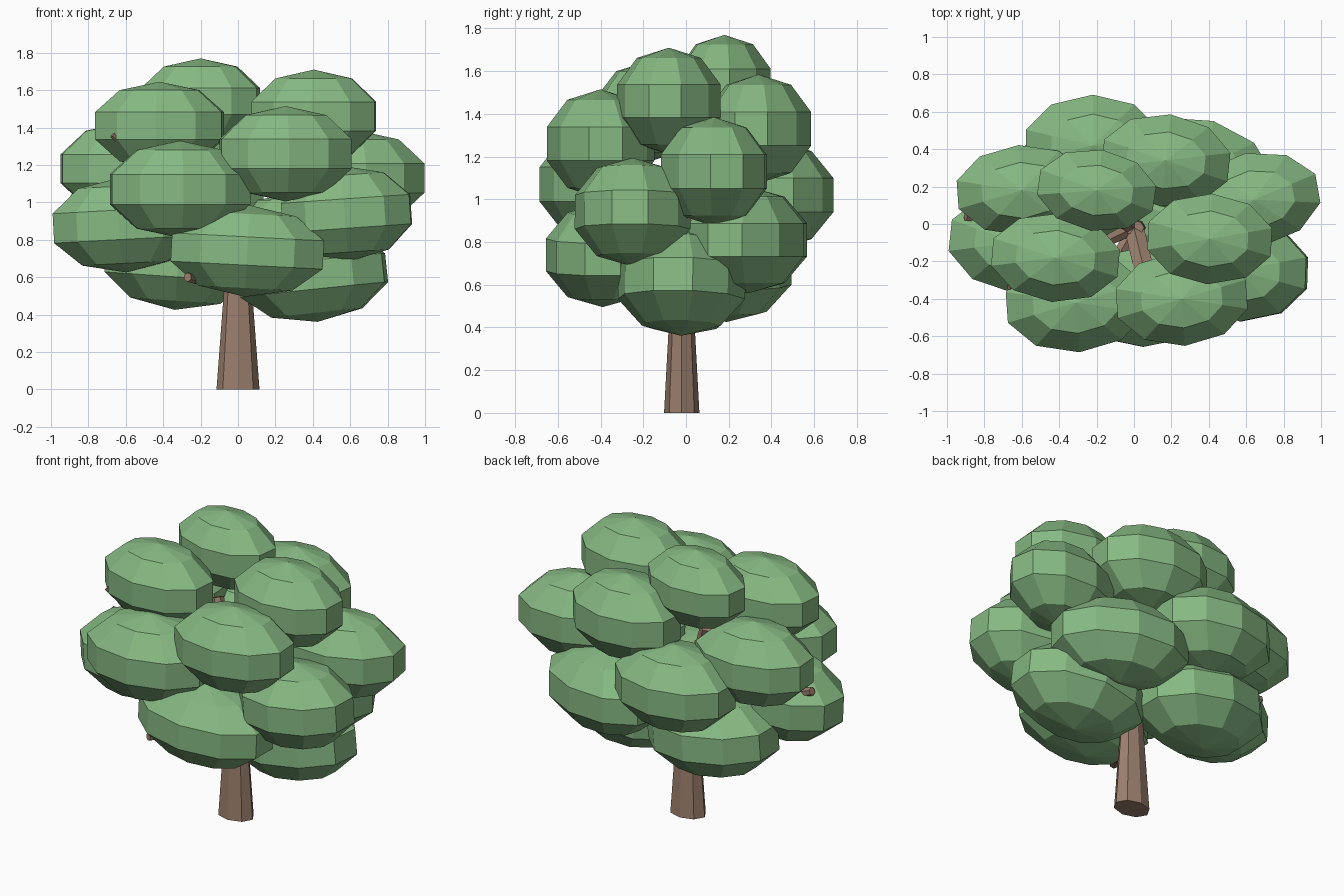
import bpy
import math
from mathutils import Vector, Matrix

cube = bpy.data.objects.get("Cube")
if cube:
    bpy.data.objects.remove(cube, do_unlink=True)


def make_material(name, colour):
    mat = bpy.data.materials.new(name)
    mat.use_nodes = True
    mat.diffuse_color = (*colour, 1)
    mat.node_tree.nodes["Principled BSDF"].inputs["Base Color"].default_value = (*colour, 1)
    return mat


leaf_green = make_material("leaf_green", (0.24, 0.485, 0.225))
bark_brown = make_material("bark_brown", (0.325, 0.21, 0.15))


def finish(name, mat):
    obj = bpy.context.object
    obj.name = name
    obj.data.name = name
    obj.data.materials.append(mat)
    return obj


def leaf_clump(name, centre, size=(0.385, 0.265, 0.255), lean=0, yaw=0):
    """Coarse squashed ball, turned by small angles in degrees."""
    bpy.ops.mesh.primitive_uv_sphere_add(segments=10, ring_count=5, radius=1)
    obj = finish(name, leaf_green)
    turn = (Matrix.Rotation(math.radians(yaw), 4, "Z")
            @ Matrix.Rotation(math.radians(lean), 4, "Y"))
    obj.data.transform(turn @ Matrix.Diagonal((*size, 1)))
    obj.location = centre


def limb(name, start, end, r_start, r_end, sides=6):
    """Tapered faceted cylinder between two points."""
    start, end = Vector(start), Vector(end)
    axis = end - start
    bpy.ops.mesh.primitive_cone_add(vertices=sides, radius1=r_start, radius2=r_end,
                                    depth=axis.length, location=(start + end) / 2)
    obj = finish(name, bark_brown)
    obj.rotation_euler = axis.to_track_quat("Z", "Y").to_euler()
    return obj


# Trunk, slightly flattened front to back
trunk = limb("trunk", (0, -0.02, 0), (0, -0.02, 0.8), 0.115, 0.055, 8)
trunk.scale.y = 0.72

# Branches reaching into the foliage, some tips just showing
limb("branch_left", (0, -0.02, 0.65), (-0.9, 0.04, 1.02), 0.045, 0.025)
limb("branch_front_low", (0, -0.02, 0.55), (-0.27, -0.5, 0.6), 0.04, 0.025)
limb("branch_front_high", (0, -0.02, 0.72), (0.06, -0.27, 0.94), 0.06, 0.06)
limb("branch_top_left", (0, -0.02, 0.72), (-0.67, -0.34, 1.36), 0.04, 0.015)
limb("branch_top", (0, -0.02, 0.7), (-0.21, 0.1, 1.26), 0.045, 0.035)

# Lowest foliage
leaf_clump("clump_low_right", (0.4, -0.02, 0.61), (0.43, 0.315, 0.25), lean=-6, yaw=-6)
leaf_clump("clump_low_left", (-0.32, 0.19, 0.68), (0.43, 0.32, 0.255), lean=4)
leaf_clump("clump_low_front", (0.05, -0.39, 0.74), (0.45, 0.28, 0.245), lean=3)
leaf_clump("clump_low_back", (0.35, 0.29, 0.81), (0.43, 0.285, 0.25), yaw=-16)

# Middle foliage
leaf_clump("clump_mid_left", (-0.61, -0.1, 0.88), (0.41, 0.285, 0.255), lean=-3, yaw=-6)
leaf_clump("clump_mid_right", (0.58, -0.25, 0.94), (0.38, 0.285, 0.255), lean=-4, yaw=-2)
leaf_clump("clump_mid_front", (-0.31, -0.42, 1.07), (0.41, 0.28, 0.26), yaw=4)
leaf_clump("clump_mid_back", (-0.22, 0.42, 1.02), (0.395, 0.285, 0.255))
leaf_clump("clump_side_left", (-0.6, 0.18, 1.18), (0.38, 0.255, 0.25), yaw=4)
leaf_clump("clump_side_right", (0.64, 0.13, 1.13), (0.385, 0.265, 0.255), yaw=10)

# Upper foliage
leaf_clump("clump_high_front", (0.255, -0.4, 1.26), (0.385, 0.265, 0.255), yaw=4)
leaf_clump("clump_high_back", (0.17, 0.34, 1.33), (0.375, 0.26, 0.255), yaw=-6)
leaf_clump("clump_high_left", (-0.42, -0.18, 1.41), (0.375, 0.25, 0.235), yaw=-5)
leaf_clump("clump_top_right", (0.405, -0.08, 1.46), (0.365, 0.255, 0.25), yaw=-3)
leaf_clump("clump_top", (-0.2, 0.18, 1.54), (0.345, 0.23, 0.23), yaw=-8)
